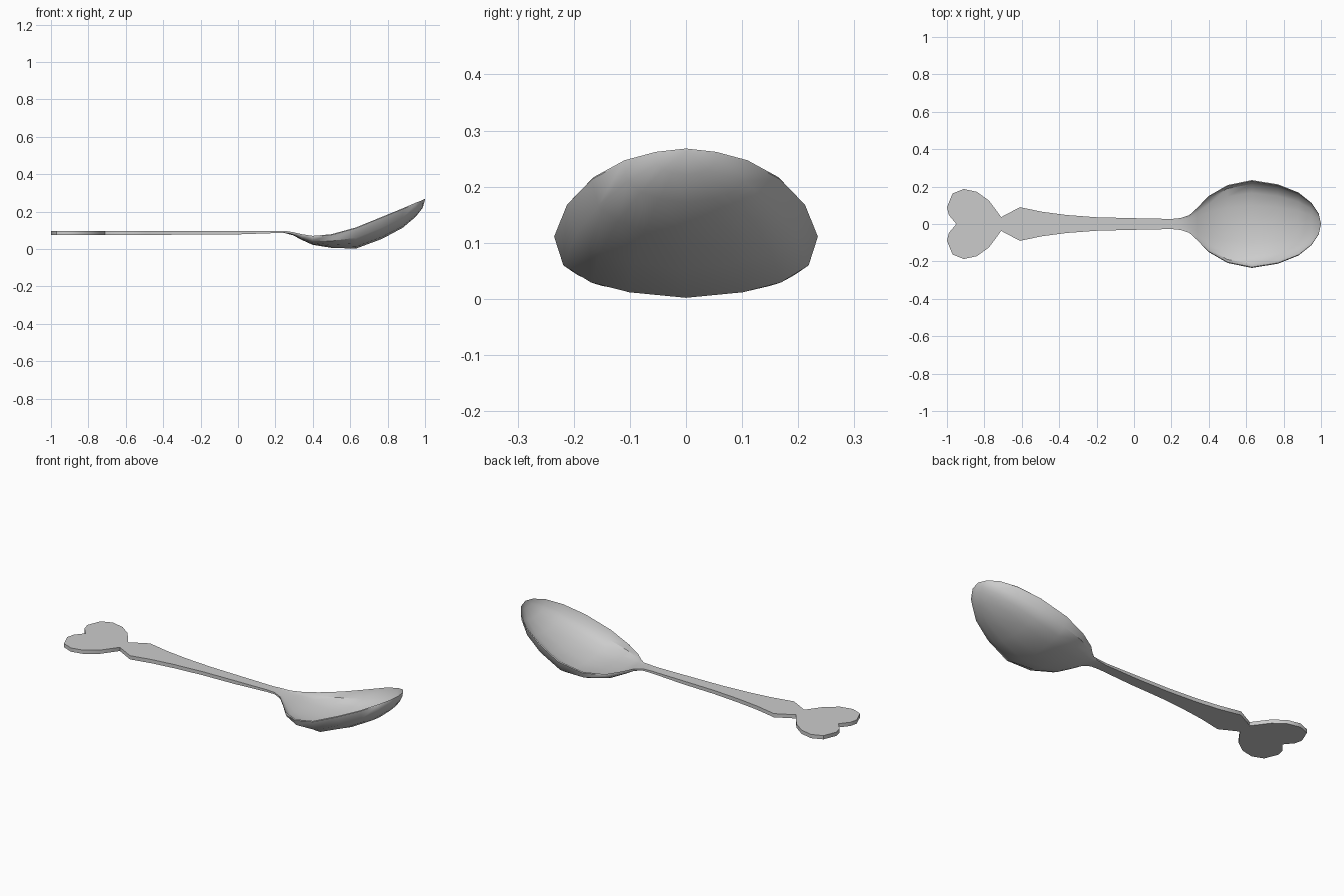
import bpy, bmesh

if "Cube" in bpy.data.objects:
    bpy.data.objects.remove(bpy.data.objects["Cube"])

# Half cross-section of the bowl: (fraction of half width, fraction of height)
SECTION = [(0, 0), (.43, .09), (.72, .25), (.93, .53), (1, 1)]
PROFILE = [(-y, h) for y, h in SECTION[:0:-1]] + SECTION

# Stations along the spoon: x, half width, rim z, inner floor z, underside z, edge thickness
STATIONS = [
    (-.71, .037, .097, .097, .076, .021),
    (-.61, .090, .097, .097, .076, .021),
    (-.49, .065, .097, .097, .076, .021),
    (-.36, .048, .097, .097, .076, .021),
    (-.20, .036, .097, .097, .077, .020),
    (0.00, .031, .097, .097, .078, .019),
    (0.20, .027, .097, .097, .085, .012),
    (0.25, .032, .097, .096, .085, .010),
    (0.295, .047, .090, .086, .073, .008),
    (0.34, .088, .079, .066, .049, .006),
    (0.40, .150, .070, .036, .022, .005),
    (0.50, .208, .079, .018, .006, .004),
    (0.63, .235, .115, .014, .002, .004),
    (0.77, .212, .172, .066, .054, .004),
    (0.88, .168, .217, .125, .113, .004),
    (0.95, .112, .247, .183, .172, .004),
    (0.988, .055, .262, .231, .221, .004),
    (1.00, 0, .268, .268, .264, .004),
]


def finish(bm, name):
    bmesh.ops.remove_doubles(bm, verts=bm.verts, dist=.0005)
    bmesh.ops.recalc_face_normals(bm, faces=bm.faces)
    mesh = bpy.data.meshes.new(name)
    bm.to_mesh(mesh)
    bm.free()
    obj = bpy.data.objects.new(name, mesh)
    bpy.context.collection.objects.link(obj)
    bpy.ops.object.select_all(action='DESELECT')
    obj.select_set(True)
    bpy.context.view_layer.objects.active = obj
    bpy.ops.object.shade_smooth_by_angle(angle=.7)


# Handle and bowl: one closed loft
bm = bmesh.new()
rings = []
for x, w, rim, floor, under, edge in STATIONS:
    inset = .98 if floor < rim - .02 else 1
    top = [(x, y * w * inset, floor + (rim - floor) * h) for y, h in PROFILE]
    low = [(x, y * w, under + (rim - edge - under) * h) for y, h in reversed(PROFILE)]
    rings.append([bm.verts.new(p) for p in top + low])
n = len(rings[0])
for a, b in zip(rings, rings[1:]):
    for i in range(n):
        j = (i + 1) % n
        bm.faces.new((a[i], a[j], b[j], b[i]))
finish(bm, "handle_and_bowl")

# Heart-shaped handle end: mirrored outline, extruded
HALF = [(-.71, .037), (-.775, .125), (-.84, .172), (-.91, .187),
        (-.97, .163), (-1, .09), (-.99, .048)]
outline = HALF + [(-.95, 0)] + [(x, -y) for x, y in reversed(HALF)]
bm = bmesh.new()
face = bm.faces.new([bm.verts.new((x, y, .076)) for x, y in outline])
ext = bmesh.ops.extrude_face_region(bm, geom=[face])
for v in ext["geom"]:
    if isinstance(v, bmesh.types.BMVert):
        v.co.z = .097
finish(bm, "heart_end")
